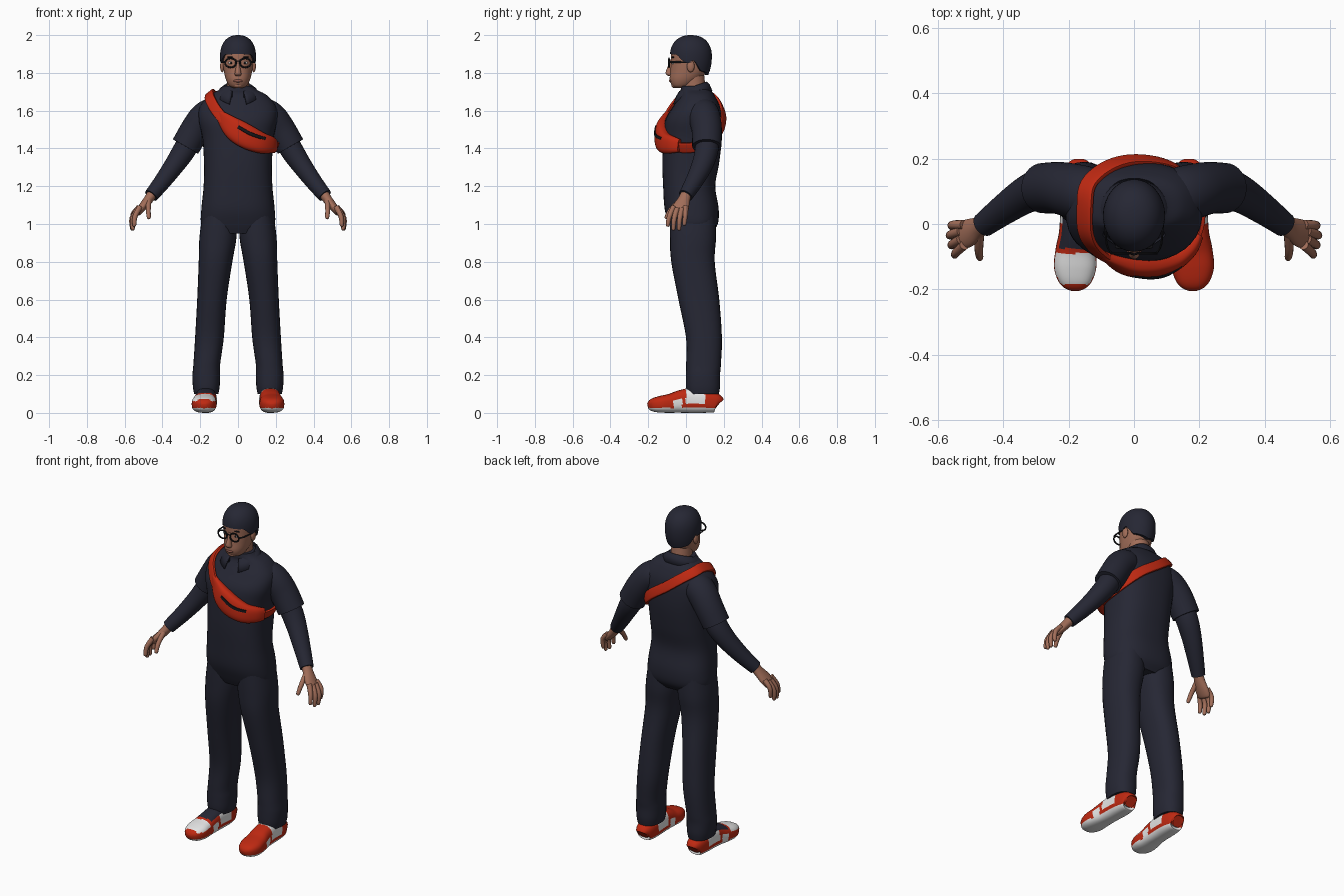
import bpy, bmesh, math
from mathutils import Vector, Matrix

COLOURS = {
    "navy cloth": (0.019, 0.020, 0.034),
    "red": (0.52, 0.022, 0.006),
    "white": (0.78, 0.78, 0.78),
    "skin": (0.36, 0.155, 0.10),
    "lip": (0.26, 0.095, 0.07),
    "black": (0.008, 0.008, 0.010),
}
MATS = {}
for label, rgb in COLOURS.items():
    MATS[label] = bpy.data.materials.new(label)
    MATS[label].diffuse_color = (*rgb, 1)


def finish(name, bm, *mats):
    """Turn a bmesh into a smooth shaded object with sharp edges kept."""
    bmesh.ops.recalc_face_normals(bm, faces=bm.faces[:])
    me = bpy.data.meshes.new(name)
    bm.to_mesh(me)
    bm.free()
    for m in mats:
        me.materials.append(MATS[m])
    me.shade_smooth()
    me.set_sharp_from_angle(angle=math.radians(42))
    ob = bpy.data.objects.new(name, me)
    bpy.context.scene.collection.objects.link(ob)
    return ob


def spline(keys, step, closed):
    """Catmull-Rom interpolation of key tuples."""
    n, out = len(keys), []
    for i in range(n if closed else n - 1):
        ids = [(i + d) % n if closed else min(max(i + d, 0), n - 1) for d in (-1, 0, 1, 2)]
        p = [keys[k] for k in ids]
        for s in range(step):
            t = s / step
            out.append([0.5 * (2 * b + (c - a) * t + (2 * a - 5 * b + 4 * c - d) * t * t
                               + (3 * b - a - 3 * c + d) * t ** 3) for a, b, c, d in zip(*p)])
    if not closed:
        out.append(list(keys[-1]))
    return out


def loft(name, keys, mat, hint=(0, 1, 0), seg=28, step=5, power=2.0,
         closed=False, flat=False, side=1, rule=None):
    """Sweep superellipse rings through keys (x, y, z, radius across, radius along hint)."""
    rings = spline(keys, step, closed)
    pts = [Vector(r[:3]) for r in rings]
    bm, loops, n = bmesh.new(), [], len(rings)
    for i, r in enumerate(rings):
        if flat:
            t = Vector((0, 0, 1))
        else:
            a, b = (i - 1, (i + 1) % n) if closed else (max(i - 1, 0), min(i + 1, n - 1))
            t = (pts[b] - pts[a]).normalized()
        h = Vector(hint(pts[i]) if callable(hint) else hint)
        v = (h - t * h.dot(t)).normalized()
        u = t.cross(v)
        loop = []
        for k in range(seg):
            w = 2 * math.pi * k / seg
            c, s = math.cos(w), math.sin(w)
            p = pts[i] + u * math.copysign(abs(c) ** (2 / power), c) * max(r[3], 0.002) \
                + v * math.copysign(abs(s) ** (2 / power), s) * max(r[4], 0.002)
            loop.append(bm.verts.new((p.x * side, p.y, p.z)))
        loops.append(loop)
    for i in range(n if closed else n - 1):
        a, b = loops[i], loops[(i + 1) % n]
        for k in range(seg):
            j = (k + 1) % seg
            bm.faces.new((a[k], a[j], b[j], b[k]))
    if not closed:
        bm.faces.new(loops[0])
        bm.faces.new(loops[-1])
    mats = mat if isinstance(mat, tuple) else (mat,)
    if rule:
        bm.normal_update()
        for f in bm.faces:
            f.material_index = rule(f.calc_center_median(), f.normal)
    return finish(name, bm, *mats)


def ball(name, loc, size, mat):
    bm = bmesh.new()
    bmesh.ops.create_uvsphere(bm, u_segments=16, v_segments=10, radius=1,
                              matrix=Matrix.Translation(loc) @ Matrix.Diagonal((*size, 1)))
    return finish(name, bm, mat)


# Torso of the overalls, from hips to neck
loft("torso", [(0, .035, .95, .165, .10), (0, .04, 1.0, .195, .128), (0, .03, 1.08, .194, .143),
               (0, .017, 1.20, .182, .138), (0, .025, 1.32, .18, .15), (0, .035, 1.45, .188, .155),
               (0, .04, 1.55, .208, .15), (0, .055, 1.62, .203, .125), (0, .06, 1.68, .155, .092),
               (0, .05, 1.71, .10, .078), (0, .045, 1.73, .08, .07)],
     "navy cloth", flat=True, power=2.5, seg=40)

# Shirt collar, open at the front
bm = bmesh.new()
rows = []
for i in range(33):
    a = math.radians(-158 + 316 * i / 32)
    s, c = math.sin(a), math.cos(a)
    drop = 0.025 * max(0, -c) ** 4
    rows.append([bm.verts.new(p) for p in (
        (.078 * s, .035 + .074 * c, 1.69 + .025 * c),
        (.076 * s, .035 + .076 * c, 1.728 + .026 * c),
        (.098 * s, .033 + .092 * c, 1.712 + .028 * c - drop * .5),
        (.122 * s, .032 + .108 * c, 1.678 + .026 * c - drop))])
for a, b in zip(rows, rows[1:]):
    for k in range(3):
        bm.faces.new((a[k], a[k + 1], b[k + 1], b[k]))
collar = finish("collar", bm, "navy cloth")
solid = collar.modifiers.new("thickness", "SOLIDIFY")
solid.thickness = 0.008


# Shoe colours: 0 red, 1 white, 2 navy
def shoe_rule(p, nrm):
    if p.z < .026:
        return 1
    if p.y < -.09:
        return 1 if p.z > .062 and nrm.z > .35 and p.y > -.185 else 0
    if p.y < .03 and nrm.z > .55:
        return 2 if p.y > -.075 else 0
    if -.065 < p.y < -.02:
        return 1 if p.z < .07 else 0
    if 0 < p.y < .1:
        return 1 if p.z > .045 else 0
    return 0


for side, tag in ((1, "left"), (-1, "right")):
    # Trouser leg with a slightly gathered hem
    loft("trouser_leg_" + tag,
         [(.168, .09, .10, .064, .084), (.168, .09, .14, .071, .09), (.168, .09, .2, .073, .09),
          (.165, .093, .26, .071, .092), (.151, .095, .4, .076, .095), (.138, .068, .6, .078, .108),
          (.119, .037, .8, .089, .115), (.106, .037, .93, .098, .122), (.098, .035, 1.05, .09, .12)],
         "navy cloth", flat=True, power=2.3, side=side)
    # Shoe
    loft("shoe_" + tag,
         [(.168, .173, .045, .030, .032), (.168, .16, .052, .046, .05), (.168, .10, .062, .056, .062),
          (.17, .03, .066, .056, .066), (.173, -.03, .06, .057, .06), (.178, -.08, .051, .062, .051),
          (.18, -.13, .046, .065, .045), (.18, -.17, .042, .054, .037), (.18, -.193, .038, .035, .026),
          (.18, -.203, .036, .014, .012)],
         ("red", "white", "navy cloth"), hint=(0, 0, 1), seg=40, step=7, power=2.7,
         side=side, rule=shoe_rule)
    # Short sleeve and the long sleeve underneath
    loft("short_sleeve_" + tag,
         [(.10, .085, 1.59, .07, .07), (.14, .09, 1.583, .083, .084), (.182, .10, 1.555, .083, .084),
          (.228, .11, 1.495, .079, .08), (.278, .11, 1.41, .077, .077)],
         "navy cloth", side=side)
    loft("long_sleeve_" + tag,
         [(.245, .113, 1.46, .06, .062), (.288, .108, 1.385, .06, .062), (.338, .085, 1.31, .053, .056),
          (.40, .043, 1.225, .045, .047), (.46, -.002, 1.15, .038, .038)],
         "navy cloth", side=side)
    # Hand
    loft("palm_" + tag,
         [(.45, .003, 1.165, .028, .028), (.474, -.01, 1.13, .025, .032), (.505, -.027, 1.09, .022, .043),
          (.53, -.037, 1.06, .017, .04), (.536, -.04, 1.05, .008, .026)],
         "skin", side=side, step=4)
    fingers = {
        "index": ((.52, -.065, 1.09), (.545, -.088, 1.04), (.549, -.096, .995)),
        "middle": ((.53, -.047, 1.08), (.557, -.062, 1.03), (.557, -.067, .975)),
        "ring": ((.53, -.022, 1.08), (.562, -.033, 1.03), (.56, -.037, .975)),
        "little": ((.522, -.002, 1.09), (.556, -.003, 1.05), (.557, -.009, 1.0)),
        "thumb": ((.473, -.03, 1.125), (.475, -.08, 1.075), (.472, -.103, 1.035)),
    }
    for label, path in fingers.items():
        end = Vector(path[2]) + (Vector(path[2]) - Vector(path[1])).normalized() * .009
        radii = (.015, .013, .0105)
        keys = [(*p, r, r) for p, r in zip(path, radii)] + [(*end, .004, .004)]
        loft(label + "_finger_" + tag, keys, "skin", seg=12, step=4, side=side,
             hint=(1, 0, 0))
    # Ear, eye, eyebrow
    ball("ear_" + tag, (.084 * side, .025, 1.835), (.011, .02, .032), "skin")
    ball("eye_" + tag, (.036 * side, -.068, 1.853), (.015, .007, .007), "white")
    ball("pupil_" + tag, (.036 * side, -.0735, 1.853), (.006, .003, .006), "black")
    ball("eyebrow_" + tag, (.038 * side, -.069, 1.883), (.021, .008, .004), "black")
    # Glasses rim and temple
    rim = [(.039 + .029 * math.cos(k * math.pi / 8), -.09, 1.853 + .024 * math.sin(k * math.pi / 8),
            .0045, .004) for k in range(16)]
    loft("glasses_rim_" + tag, rim, "black", seg=8, step=2, closed=True, side=side)
    loft("glasses_temple_" + tag,
         [(.068, -.09, 1.858, .003, .005), (.084, -.06, 1.858, .003, .005),
          (.09, .03, 1.855, .003, .004)], "black", hint=(0, 0, 1), seg=8, step=3, side=side)

loft("glasses_bridge", [(-.012, -.09, 1.86, .003, .003), (0, -.093, 1.863, .003, .003),
                        (.012, -.09, 1.86, .003, .003)], "black", seg=8, step=3)

# Neck, head, nose, mouth
loft("neck", [(0, .048, 1.65, .062, .066), (0, .042, 1.72, .058, .062), (0, .035, 1.80, .058, .06)],
     "skin", flat=True)
loft("head", [(0, -.03, 1.72, .024, .026), (0, -.024, 1.732, .046, .05), (0, -.006, 1.765, .064, .08),
              (0, .014, 1.81, .075, .097), (0, .022, 1.86, .081, .102), (0, .025, 1.91, .081, .104),
              (0, .025, 1.95, .068, .085), (0, .025, 1.975, .03, .04)],
     "skin", flat=True, power=2.15, seg=36)
loft("nose", [(0, -.08, 1.783, .011, .012), (0, -.088, 1.793, .018, .018), (0, -.087, 1.81, .015, .019),
              (0, -.082, 1.838, .010, .013), (0, -.076, 1.87, .009, .008)],
     "skin", flat=True, seg=16)
ball("mouth", (0, -.081, 1.758), (.024, .009, .008), "lip")
ball("chin", (0, -.058, 1.735), (.026, .02, .016), "skin")

# Short hair cap with a shaped hairline, angle measured from the front
LINE = [(0, 1.90), (48, 1.897), (66, 1.865), (80, 1.85), (98, 1.868), (120, 1.812), (180, 1.79)]


def hairline(deg):
    for (a, za), (b, zb) in zip(LINE, LINE[1:]):
        if deg <= b:
            return za + (zb - za) * (deg - a) / (b - a)
    return LINE[-1][1]


bm = bmesh.new()
rows, SEG, ROWS = [], 56, 14
for r in range(-1, ROWS):
    row = []
    for k in range(SEG):
        w = 2 * math.pi * k / SEG
        z0 = hairline(min(math.degrees(w), 360 - math.degrees(w)))
        z = z0 + (2.0 - z0) * math.sin(max(r, 0) / ROWS * math.pi / 2)
        d = z - 1.885
        f = (1 - abs(d / .115) ** 2.3) ** (1 / 2.3) if d > 0 else math.sqrt(1 - (d / .17) ** 2)
        f *= .8 if r < 0 else 1
        row.append(bm.verts.new((.095 * f * math.sin(w), .026 - .111 * f * math.cos(w), z)))
    rows.append(row)
for a, b in zip(rows, rows[1:]):
    for k in range(SEG):
        j = (k + 1) % SEG
        bm.faces.new((a[k], a[j], b[j], b[k]))
apex = bm.verts.new((0, .026, 2.0))
for k in range(SEG):
    bm.faces.new((rows[-1][k], rows[-1][(k + 1) % SEG], apex))
finish("hair", bm, "navy cloth")


# Cross-body bag: strap loop, pouch and zip
def outward(p):
    return p - Vector((0, .03, 1.5))


strap = [(-.15, .06, 1.692), (-.147, -.03, 1.66), (-.112, -.085, 1.598), (-.05, -.12, 1.53),
         (.05, -.13, 1.46), (.13, -.105, 1.42), (.19, -.03, 1.405), (.2, .06, 1.41),
         (.17, .14, 1.45), (.1, .185, 1.515), (0, .197, 1.585), (-.08, .175, 1.645), (-.138, .125, 1.685)]
loft("bag_strap", [(*p, .029, .009) for p in strap], "red", hint=outward, seg=16, power=4, closed=True)


def forward(p):
    return (p.x * .8, p.y - .03, 0)


loft("bag_pouch", [(-.10, -.09, 1.585, .022, .012), (-.07, -.105, 1.55, .04, .02),
                   (-.015, -.124, 1.50, .06, .034), (.05, -.13, 1.46, .064, .035),
                   (.12, -.113, 1.43, .056, .032), (.17, -.075, 1.42, .046, .026),
                   (.197, -.035, 1.415, .035, .016)], "red", hint=forward, seg=32, power=2.6)
loft("bag_zip", [(0, -.160, 1.515, .008, .004), (.055, -.1655, 1.483, .009, .004),
                 (.10, -.157, 1.465, .009, .004), (.145, -.131, 1.452, .008, .004)],
     "black", hint=forward, seg=8, power=4)
